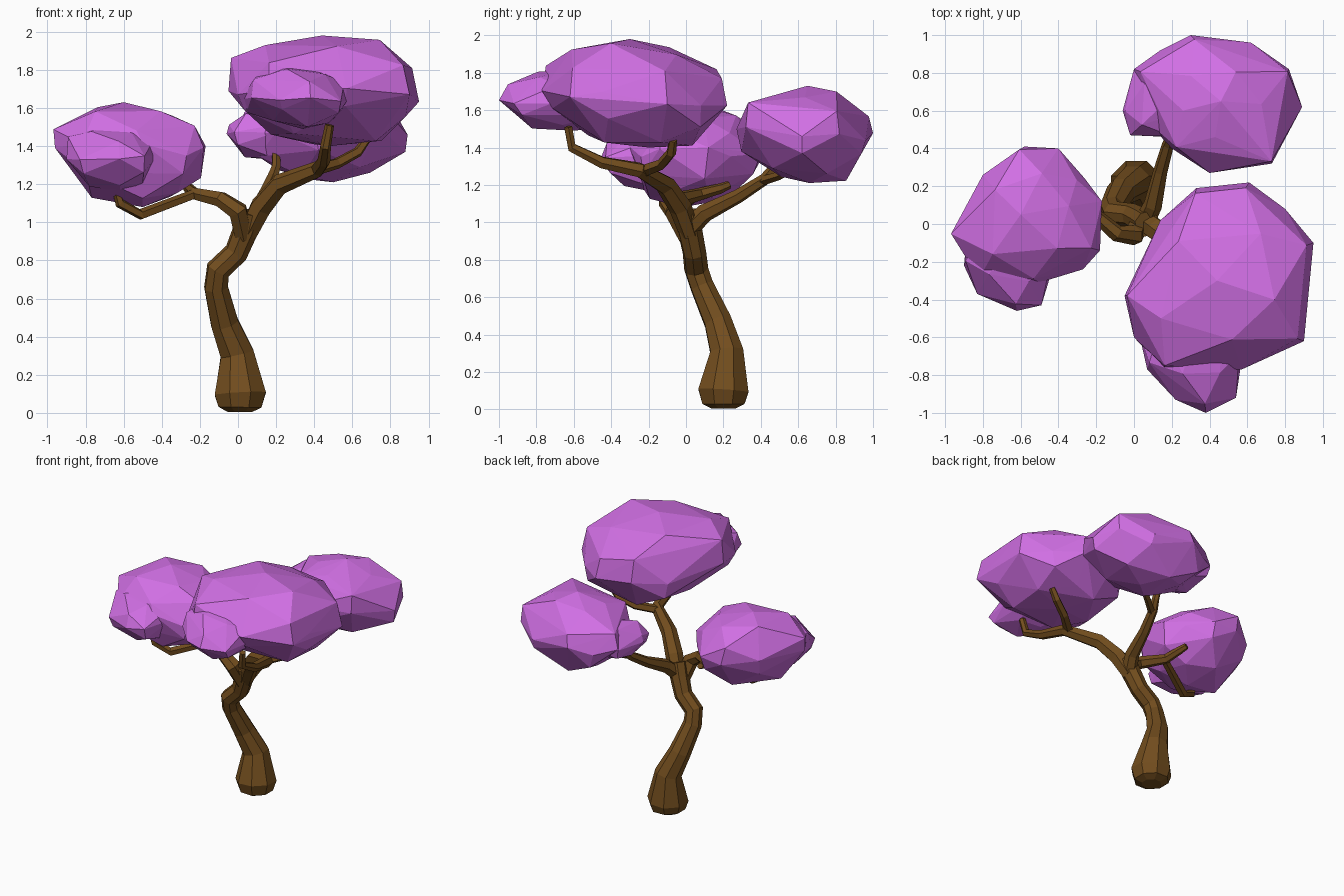
import bpy, bmesh, math, random
from mathutils import Vector, Quaternion

if "Cube" in bpy.data.objects:
    bpy.data.objects.remove(bpy.data.objects["Cube"])

random.seed(11)


def material(name, color):
    m = bpy.data.materials.new(name)
    m.diffuse_color = color
    m.use_nodes = True
    m.node_tree.nodes["Principled BSDF"].inputs["Base Color"].default_value = m.diffuse_color
    return m


BARK = material("bark", (0.17, 0.075, 0.013, 1))
LEAF = material("blossom", (0.64, 0.16, 0.78, 1))


def finish(bm, name, mat):
    bmesh.ops.recalc_face_normals(bm, faces=bm.faces)
    me = bpy.data.meshes.new(name)
    bm.to_mesh(me)
    bm.free()
    me.materials.append(mat)
    ob = bpy.data.objects.new(name, me)
    bpy.context.collection.objects.link(ob)
    return ob


def limb(name, path, sides):
    """Faceted tube through (x, y, z, radius) points."""
    bm = bmesh.new()
    pts = [Vector(p[:3]) for p in path]
    q, old, rings = Quaternion(), Vector((0, 0, 1)), []
    for i, p in enumerate(pts):
        d = (pts[min(i + 1, len(pts) - 1)] - pts[max(i - 1, 0)]).normalized()
        q = old.rotation_difference(d) @ q
        old = d
        ring = []
        for k in range(sides):
            a = math.tau * (k + 0.5) / sides
            ring.append(bm.verts.new(p + q @ Vector((math.cos(a), math.sin(a), 0)) * path[i][3]))
        rings.append(ring)
    for r0, r1 in zip(rings, rings[1:]):
        for k in range(sides):
            j = (k + 1) % sides
            bm.faces.new((r0[k], r0[j], r1[j], r1[k]))
    bm.faces.new(rings[0])
    bm.faces.new(rings[-1])
    return finish(bm, name, BARK)


def add_hull(bm, outline, z_low, z_mid, z_high, peak, base, top=0.62, tilt=0.0):
    """Rounded faceted lump: plan outline, scaled at several heights, wrapped in a hull.
    top is the width of the crown, tilt the rise of the rim per unit of y."""
    n = len(outline)
    peak, base = Vector(peak), Vector(base)
    mid = sum((Vector(p) for p in outline), Vector((0, 0))) / n
    verts = [bm.verts.new((peak.x, peak.y, z_high)), bm.verts.new((base.x, base.y, z_low))]
    # level (-1 bottom .. 1 top), outline scale, use every nth point
    for level, scale, step in ((-0.84, 0.58, 2), (-0.42, 0.93, 2), (0.0, 1.0, 1),
                               (0.5, 0.95, 2), (0.82, top, 2)):
        span = z_high - z_mid if level > 0 else z_mid - z_low
        centre = mid.lerp(peak if level > 0 else base, abs(level) * 0.6)
        for k in range(1 if level in (-0.42, 0.82) else 0, n, step):
            p = centre + (Vector(outline[k]) - mid) * scale
            z = z_mid + (level + random.uniform(-0.11, 0.11)) * span + tilt * (p.y - mid.y)
            verts.append(bm.verts.new((p.x, p.y, z)))
    res = bmesh.ops.convex_hull(bm, input=verts)
    loose = {v for v in res["geom_interior"] + res["geom_unused"] if isinstance(v, bmesh.types.BMVert)}
    bmesh.ops.delete(bm, geom=[v for v in loose if v.is_valid and not v.link_faces], context='VERTS')


def canopy(name, main, bump):
    """Large lump with a smaller one merged into it."""
    obs = []
    for label, lump in ((name, main), (name + "_bump", bump)):
        bm = bmesh.new()
        add_hull(bm, *lump)
        obs.append(finish(bm, label, LEAF))
    big, small = obs
    mod = big.modifiers.new("merge", 'BOOLEAN')
    mod.operation, mod.solver, mod.object = 'UNION', 'EXACT', small
    merged = bpy.data.meshes.new_from_object(
        big.evaluated_get(bpy.context.evaluated_depsgraph_get()))
    big.modifiers.clear()
    big.data = merged
    bpy.data.objects.remove(small)


# Trunk with a swollen foot
limb("trunk", [(0.01, 0.2, 0.005, 0.07), (0.01, 0.2, 0.03, 0.122), (0.012, 0.2, 0.1, 0.145),
               (-0.005, 0.218, 0.31, 0.095), (-0.07, 0.17, 0.47, 0.078), (-0.115, 0.085, 0.66, 0.066),
               (-0.105, 0.055, 0.75, 0.066), (-0.01, 0.045, 0.84, 0.064), (0.04, 0.02, 0.96, 0.068),
               (0.07, 0.0, 1.05, 0.07)], 8)

# Three boughs, each with two twigs
limb("left_bough", [(0.03, 0.01, 0.92, 0.05), (0.0, -0.06, 1.06, 0.055), (-0.09, -0.05, 1.12, 0.045),
                    (-0.23, 0.07, 1.15, 0.034), (-0.26, 0.18, 1.18, 0.028), (-0.28, 0.23, 1.2, 0.022)], 6)
limb("left_twig", [(-0.22, 0.06, 1.15, 0.027), (-0.51, -0.08, 1.04, 0.03),
                   (-0.62, -0.12, 1.1, 0.027), (-0.64, -0.13, 1.17, 0.02)], 5)
limb("front_bough", [(0.05, 0.02, 0.94, 0.055), (0.12, -0.03, 1.08, 0.062), (0.22, -0.11, 1.2, 0.055),
                     (0.42, -0.25, 1.28, 0.042), (0.45, -0.45, 1.32, 0.034), (0.46, -0.61, 1.4, 0.028),
                     (0.48, -0.63, 1.51, 0.024)], 6)
limb("front_twig", [(0.38, -0.24, 1.27, 0.034), (0.52, -0.13, 1.31, 0.03),
                    (0.63, -0.08, 1.37, 0.028), (0.68, -0.07, 1.44, 0.022)], 5)
limb("back_bough", [(0.05, 0.0, 0.95, 0.055), (0.1, 0.1, 1.05, 0.05), (0.14, 0.28, 1.14, 0.038),
                    (0.18, 0.42, 1.23, 0.032), (0.2, 0.47, 1.29, 0.026), (0.2, 0.5, 1.36, 0.022)], 6)
limb("back_twig", [(0.17, 0.4, 1.22, 0.027), (0.3, 0.5, 1.25, 0.024), (0.4, 0.56, 1.28, 0.02)], 5)

# Three blossom canopies, each a large lump with a smaller one
canopy("left_canopy",
       ([(-0.58, 0.41), (-0.4, 0.4), (-0.26, 0.24), (-0.17, 0.12), (-0.18, -0.14), (-0.27, -0.24),
         (-0.5, -0.31), (-0.82, -0.29), (-0.96, -0.06), (-0.8, 0.26)],
        1.08, 1.38, 1.63, (-0.6, 0.05), (-0.5, -0.02)),
       ([(-0.42, -0.2), (-0.49, -0.43), (-0.62, -0.46), (-0.83, -0.37), (-0.9, -0.22), (-0.88, 0.0),
         (-0.6, 0.08), (-0.42, 0.0)],
        1.16, 1.34, 1.52, (-0.66, -0.12), (-0.62, -0.16)))
canopy("front_canopy",
       ([(0.61, 0.22), (0.8, 0.08), (0.95, -0.1), (0.91, -0.45), (0.9, -0.62), (0.57, -0.77),
         (0.16, -0.77), (0.0, -0.6), (-0.05, -0.38), (0.14, 0.02), (0.33, 0.19)],
        1.4, 1.67, 1.98, (0.44, -0.3), (0.48, -0.2), 0.66, -0.06),
       ([(0.57, -0.72), (0.54, -0.92), (0.38, -1.0), (0.22, -0.93), (0.07, -0.77), (0.02, -0.55),
         (0.25, -0.35), (0.55, -0.45)],
        1.49, 1.65, 1.82, (0.32, -0.6), (0.34, -0.6)))
canopy("back_canopy",
       ([(0.3, 1.0), (0.62, 0.96), (0.82, 0.82), (0.89, 0.62), (0.73, 0.32), (0.4, 0.27),
         (0.2, 0.4), (0.06, 0.55), (0.0, 0.82), (0.14, 0.92)],
        1.21, 1.47, 1.73, (0.46, 0.65), (0.5, 0.66), 0.5, -0.06),
       ([(0.2, 0.46), (-0.02, 0.47), (-0.06, 0.6), (0.0, 0.82), (0.25, 0.85), (0.4, 0.6)],
        1.33, 1.46, 1.59, (0.14, 0.62), (0.16, 0.62)))
